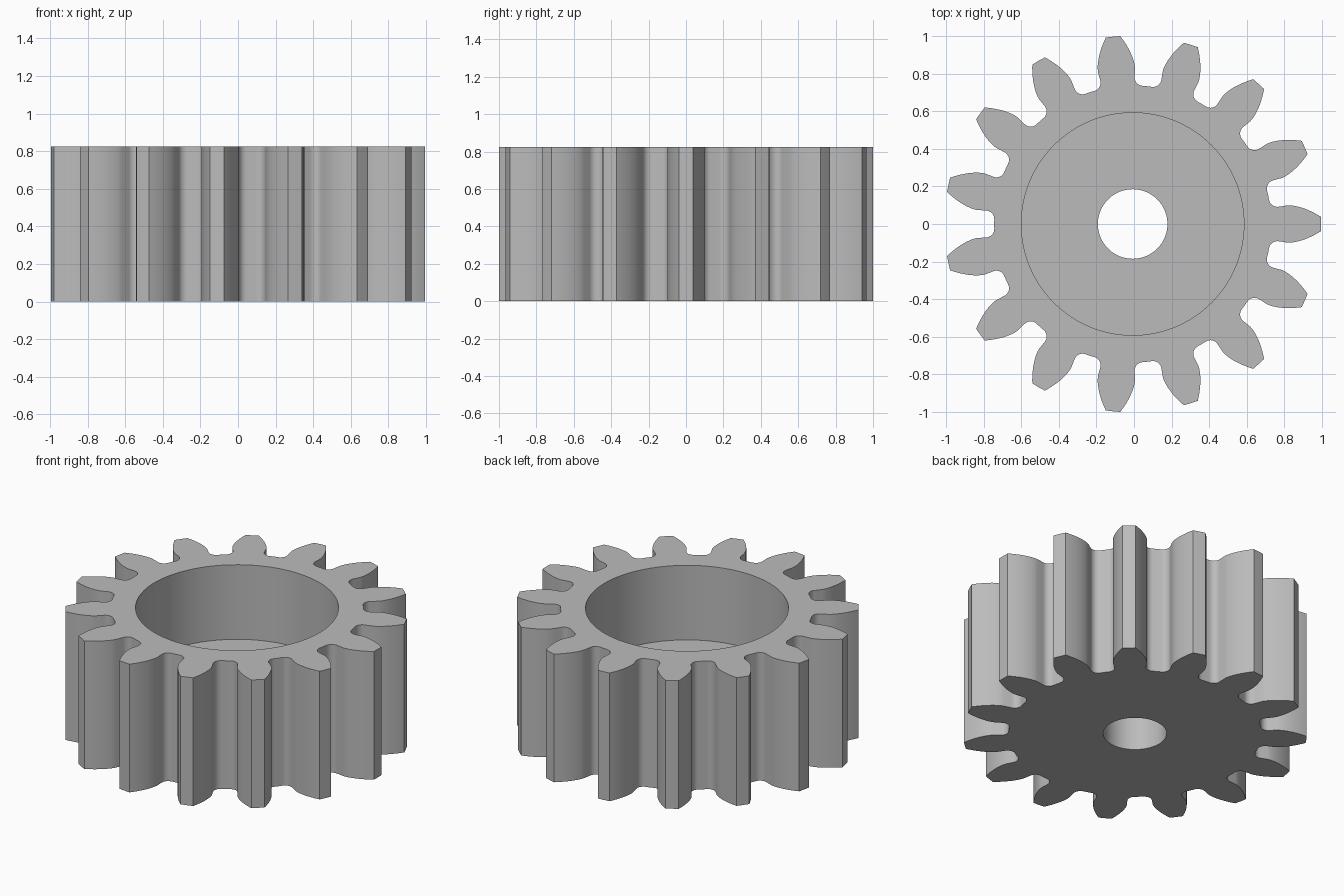
import bpy
import bmesh
import math

cube = bpy.data.objects.get("Cube")
if cube:
    bpy.data.objects.remove(cube, do_unlink=True)

TEETH = 15
TIP_R = 1.002
MODULE = 2 * TIP_R / (TEETH + 2)
PITCH_R = MODULE * TEETH / 2
ROOT_R = TIP_R - 2.25 * MODULE
PRESSURE = math.radians(20)
BASE_R = PITCH_R * math.cos(PRESSURE)
FILLET_R = 0.38 * MODULE
FILLET_ANGLE = 0.175
HEIGHT, FLOOR_Z = 0.825, 0.345
RECESS_R, BORE_R = 0.592, 0.185
CENTRE_X = -0.007


def half_angle(r):
    """Half the angle a tooth covers at radius r, from its involute flank."""
    a = math.acos(min(1, BASE_R / r))
    return math.pi / (2 * TEETH) + math.tan(PRESSURE) - PRESSURE - math.tan(a) + a


def half_tooth():
    """One side of a tooth lying along +x, from valley middle to tip corner."""
    pitch = math.pi / TEETH
    pts = [(ROOT_R * math.cos(pitch), ROOT_R * math.sin(pitch))]
    # rounded root, slightly undercutting the flank
    c = ROOT_R + FILLET_R
    cx, cy = c * math.cos(FILLET_ANGLE), c * math.sin(FILLET_ANGLE)
    start, end = math.pi + FILLET_ANGLE, math.pi * 1.5 + math.radians(8)
    for i in range(9):
        a = start + (end - start) * i / 8
        pts.append((cx + FILLET_R * math.cos(a), cy + FILLET_R * math.sin(a)))
    # involute flank
    for i in range(11):
        r = BASE_R + (TIP_R - BASE_R) * i / 10
        a = half_angle(r)
        pts.append((r * math.cos(a), r * math.sin(a)))
    return pts


def gear_outline():
    side = half_tooth()
    tooth = [(x, -y) for x, y in side] + [(TIP_R, 0)] + side[:0:-1]
    out = []
    for k in range(TEETH):
        c, s = math.cos(math.tau * k / TEETH), math.sin(math.tau * k / TEETH)
        out += [(x * c - y * s, x * s + y * c) for x, y in tooth]
    return out


def circle(r, n=96):
    return [(r * math.cos(math.tau * i / n), r * math.sin(math.tau * i / n)) for i in range(n)]


bm = bmesh.new()


def wall(profile, z0, z1):
    """Upright wall; returns its lower and upper edge loops."""
    n = len(profile)
    low = [bm.verts.new((x + CENTRE_X, y, z0)) for x, y in profile]
    high = [bm.verts.new((x + CENTRE_X, y, z1)) for x, y in profile]
    for i in range(n):
        j = (i + 1) % n
        bm.faces.new((low[i], low[j], high[j], high[i]))
    return [[bm.edges.get((v[i], v[(i + 1) % n])) for i in range(n)] for v in (low, high)]


# toothed rim, recess and bore, joined by flat rings
rim_low, rim_high = wall(gear_outline(), 0, HEIGHT)
recess_low, recess_high = wall(circle(RECESS_R), FLOOR_Z, HEIGHT)
bore_low, bore_high = wall(circle(BORE_R), 0, FLOOR_Z)
for outer, inner, up in ((rim_low, bore_low, -1), (rim_high, recess_high, 1), (recess_low, bore_high, 1)):
    bmesh.ops.triangle_fill(bm, use_beauty=True, use_dissolve=False,
                            edges=outer + inner, normal=(0, 0, up))
bmesh.ops.recalc_face_normals(bm, faces=bm.faces)

mesh = bpy.data.meshes.new("gear")
bm.to_mesh(mesh)
bm.free()
gear = bpy.data.objects.new("gear", mesh)
bpy.context.collection.objects.link(gear)

grey = bpy.data.materials.new("plain grey")
grey.use_nodes = True
colour = (0.5, 0.5, 0.5, 1)
grey.diffuse_color = colour
grey.node_tree.nodes["Principled BSDF"].inputs["Base Color"].default_value = colour
mesh.materials.append(grey)

bpy.ops.object.select_all(action="DESELECT")
gear.select_set(True)
bpy.context.view_layer.objects.active = gear
bpy.ops.object.shade_smooth_by_angle(angle=math.radians(30))
